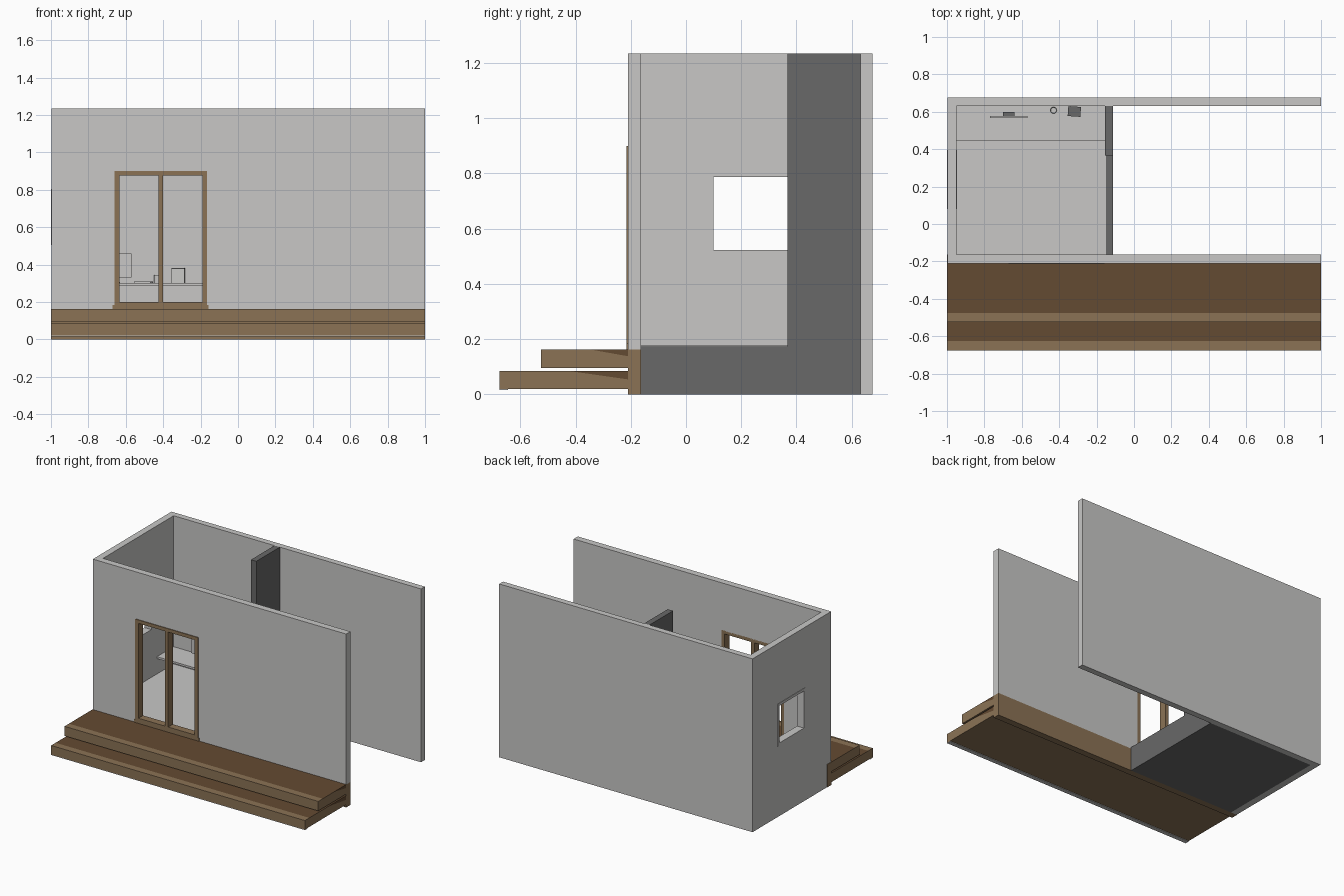
import bpy, bmesh, math
from mathutils import Vector, Matrix

if "Cube" in bpy.data.objects:
    bpy.data.objects.remove(bpy.data.objects["Cube"])


def mat(name, r, g, b):
    m = bpy.data.materials.new(name)
    m.diffuse_color = (r, g, b, 1)
    m.use_nodes = True
    m.node_tree.nodes["Principled BSDF"].inputs["Base Color"].default_value = m.diffuse_color
    return m


WALL = mat("light_grey", 0.58, 0.575, 0.565)
DARK = mat("dark_grey", 0.138, 0.138, 0.138)
TAN = mat("tan_wood", 0.258, 0.171, 0.091)
BROWN = mat("dark_wood", 0.127, 0.069, 0.032)


def finish(bm, name, *mats):
    bmesh.ops.recalc_face_normals(bm, faces=bm.faces)
    me = bpy.data.meshes.new(name)
    bm.to_mesh(me)
    bm.free()
    for m in mats:
        me.materials.append(m)
    ob = bpy.data.objects.new(name, me)
    bpy.context.collection.objects.link(ob)
    return ob


def add_box(bm, x, y, z, turn=0):
    c = Vector(((x[0] + x[1]) / 2, (y[0] + y[1]) / 2, (z[0] + z[1]) / 2))
    s = Matrix.Diagonal((x[1] - x[0], y[1] - y[0], z[1] - z[0], 1))
    bmesh.ops.create_cube(bm, size=1, matrix=Matrix.Translation(c) @ Matrix.Rotation(turn, 4, 'Z') @ s)


def box(name, m, x, y, z, turn=0):
    bm = bmesh.new()
    add_box(bm, x, y, z, turn)
    return finish(bm, name, m)


def cut(ob, x, y, z):
    cutter = box("cutter", WALL, x, y, z)
    cutter.hide_render = True
    mod = ob.modifiers.new("cut", 'BOOLEAN')
    mod.operation, mod.object, mod.solver = 'DIFFERENCE', cutter, 'EXACT'
    dg = bpy.context.evaluated_depsgraph_get()
    me = bpy.data.meshes.new_from_object(ob.evaluated_get(dg))
    ob.modifiers.clear()
    ob.data = me
    bpy.data.objects.remove(cutter)


# outer walls: U-shaped plan, open to the right, with door and window openings
X0, XI, YF, YFI, YB, YBI, H = -0.997, -0.95, -0.21, -0.163, 0.675, 0.632, 1.235
plan = [(X0, YF), (1, YF), (1, YFI), (XI, YFI), (XI, YBI), (1, YBI), (1, YB), (X0, YB)]
bm = bmesh.new()
f = bm.faces.new([bm.verts.new((px, py, 0)) for px, py in plan])
ext = bmesh.ops.extrude_face_region(bm, geom=[f])
bmesh.ops.translate(bm, vec=(0, 0, H), verts=[v for v in ext['geom'] if isinstance(v, bmesh.types.BMVert)])
walls = finish(bm, "outer_walls", WALL)
cut(walls, (-2, 2), (-0.5, YFI), (-0.1, 0.163))
cut(walls, (-0.655, -0.17), (-0.3, -0.1), (0.1, 0.895))
cut(walls, (-1.1, -0.9), (0.09, 0.385), (0.515, 0.795))

# wooden footing under the front wall
box("front_footing", TAN, (-1, 1), (YF, YFI), (0, 0.163))


# deck steps: dark worn boards with a lighter nosing and a stained end
def step(name, y0, z0, z1, nosing, stain_y, stain_drop):
    bm = bmesh.new()
    add_box(bm, (-1, 1), (y0, YF), (z0, z1))
    slope = stain_drop / (YF - stain_y)
    for co, no in (((0, nosing, 0), (0, 1, 0)), ((0, stain_y, z1), (0, slope, 1))):
        bmesh.ops.bisect_plane(bm, geom=bm.verts[:] + bm.edges[:] + bm.faces[:],
                               plane_co=co, plane_no=no)
    bmesh.ops.recalc_face_normals(bm, faces=bm.faces)
    for f in bm.faces:
        c = f.calc_center_median()
        if f.normal.z > 0.5:
            f.material_index = int(c.y > nosing)
        elif f.normal.x > 0.5:
            f.material_index = int(c.z > z1 - (c.y - stain_y) * slope)
    return finish(bm, name, TAN, BROWN)


step("upper_step", -0.525, 0.095, 0.163, -0.475, -0.35, 0.025)
step("lower_step", -0.675, 0.02, 0.084, -0.625, -0.42, 0.03)
box("step_edge_strip", WALL, (-1, 1), (-0.675, -0.645), (0.016, 0.02))

# floor slab, floor finish and partition
box("floor_slab", DARK, (XI, -0.113), (YFI, YBI), (0, 0.173))
box("floor_finish", WALL, (XI, -0.15), (YFI, YBI), (0.173, 0.179))
box("partition", DARK, (-0.155, -0.113), (0.367, YBI), (0.173, H))

# door frame with centre post and sill
DY = (-0.215, -0.163)
bm = bmesh.new()
for x, z in (((-0.66, -0.634), (0.185, 0.9)), ((-0.191, -0.165), (0.185, 0.9)),
             ((-0.424, -0.4), (0.2, 0.876)), ((-0.634, -0.191), (0.876, 0.9)),
             ((-0.634, -0.191), (0.185, 0.2)), ((-0.67, -0.157), (0.163, 0.185))):
    add_box(bm, x, DY, z)
finish(bm, "door_frame", TAN)

# window frame
WX = (-1.0, -0.945)
bm = bmesh.new()
for y, z in (((0.08, 0.1), (0.505, 0.805)), ((0.375, 0.395), (0.505, 0.805)),
             ((0.1, 0.375), (0.505, 0.523)), ((0.1, 0.375), (0.787, 0.805))):
    add_box(bm, WX, y, z)
finish(bm, "window_frame", WALL)

# desk along the back wall
T = 0.302
box("desk_top", WALL, (XI, -0.155), (0.445, YBI), (T - 0.014, T))

# monitor: panel, dark back housing, neck and foot
box("monitor_panel", WALL, (-0.77, -0.57), (0.568, 0.578), (0.33, 0.46))
box("monitor_back", DARK, (-0.7, -0.64), (0.578, 0.6), (0.35, 0.44))
box("monitor_neck", DARK, (-0.68, -0.66), (0.58, 0.59), (T, 0.35))
box("monitor_foot", WALL, (-0.71, -0.63), (0.56, 0.61), (T, T + 0.005))
# papers on the desk
box("papers", WALL, (-0.55, -0.46), (0.48, 0.56), (T, T + 0.008), math.radians(-10))

# cup: open cylinder with wall thickness
bm = bmesh.new()
bmesh.ops.create_cone(bm, segments=16, radius1=0.018, radius2=0.018, depth=0.042, cap_ends=True,
                      matrix=Matrix.Translation((-0.43, 0.608, T + 0.021)))
top = max(bm.faces, key=lambda f: f.calc_center_median().z)
bmesh.ops.inset_region(bm, faces=[top], thickness=0.003)
bmesh.ops.translate(bm, vec=(0, 0, -0.036), verts=top.verts[:])
finish(bm, "cup", WALL)

# storage box with dark lid
box("storage_box", WALL, (-0.353, -0.285), (0.575, 0.628), (T, 0.377), math.radians(-4))
box("storage_box_lid", DARK, (-0.353, -0.285), (0.575, 0.628), (0.377, 0.382), math.radians(-4))
